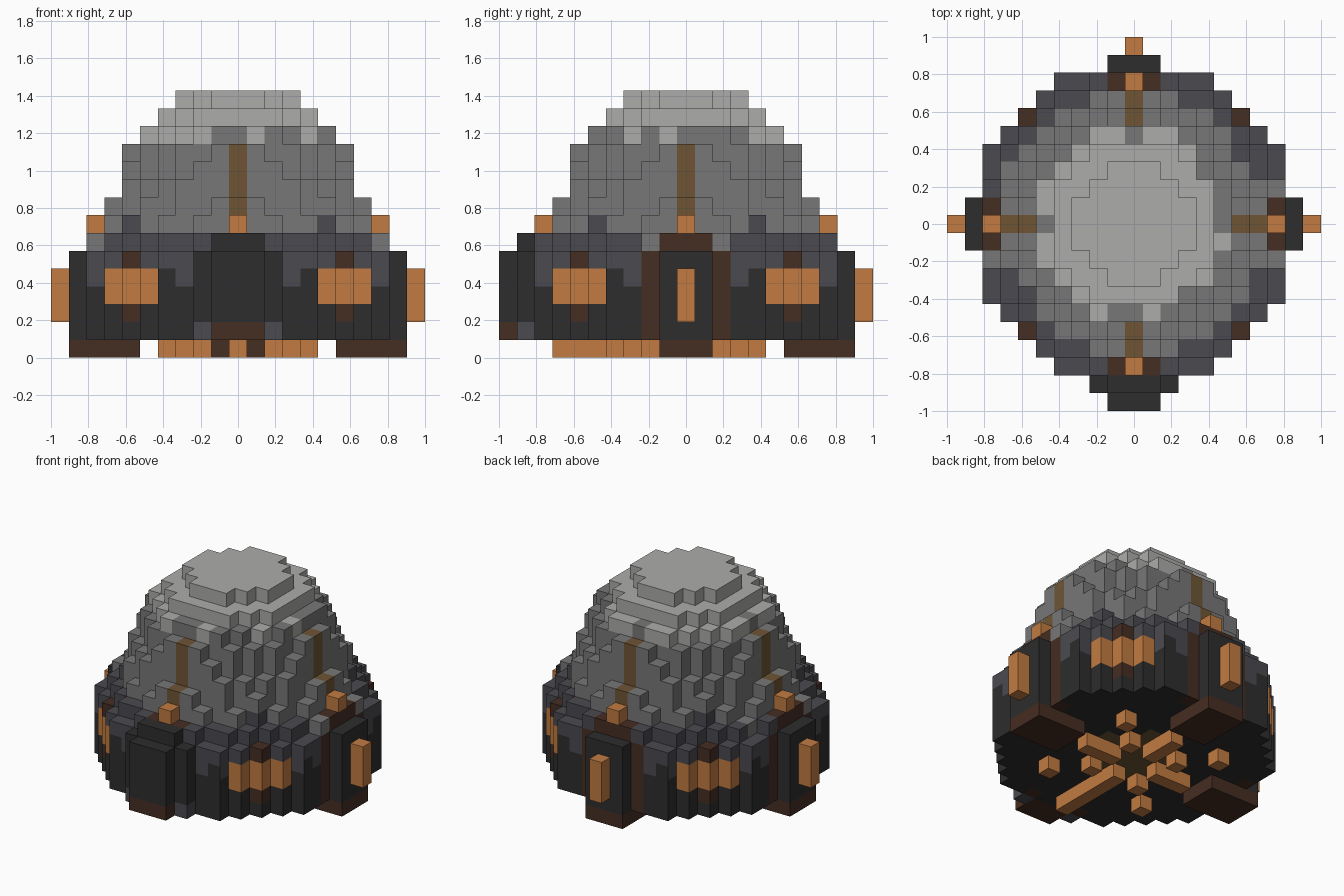
import bpy, bmesh, random
from mathutils import Vector

cube = bpy.data.objects.get("Cube")
if cube:
    bpy.data.objects.remove(cube, do_unlink=True)
random.seed(4)
V = 2 / 21  # edge of one block


def linear(h):
    c = [int(h[n:n + 2], 16) / 255 for n in (0, 2, 4)]
    return [((x + .055) / 1.055) ** 2.4 if x > .04 else x / 12.92 for x in c] + [1]


PALETTE = {"black": "2d2d2d", "slate": "4a4a50", "grey": "777777", "pale_grey": "acacaa",
           "copper": "c27b42", "dark_brown": "452d22", "bronze": "6e5535"}
mats = {}
for name, code in PALETTE.items():
    m = bpy.data.materials.new(name)
    m.use_nodes = True
    m.diffuse_color = linear(code)
    m.node_tree.nodes["Principled BSDF"].inputs["Base Color"].default_value = linear(code)
    mats[name] = m
NAMES = list(PALETTE)

cells = {}  # block position -> (part, colour)


def box(part, colour, xs, ys, zs):
    for x in range(xs[0], xs[1] + 1):
        for y in range(ys[0], ys[1] + 1):
            for z in range(zs[0], zs[1] + 1):
                cells[x, y, z] = (part, colour)


def disc(part, z, r2, pick):
    for x in range(-9, 10):
        for y in range(-9, 10):
            if x * x + y * y <= r2:
                cells[x, y, z] = (part, pick())


def mix(main, other, share):
    return lambda: other if random.random() < share else main


def turned(part, colour, xs, ys, zs, sides):
    """Repeat a box, described on the +x side, by quarter turns about z."""
    for side in sides:
        a, b = xs, ys
        for _ in range(side):
            a, b = (-b[1], -b[0]), a
        box(part, colour, a, b, zs)


# round wall
for z in range(1, 6):
    disc("wall", z, 81, mix("slate" if z == 5 else "black", "", 0))
# collar and stepped dome
disc("collar", 6, 68, mix("slate", "grey", .2))
disc("collar", 7, 56, mix("grey", "slate", .12))
for z, r2 in zip(range(8, 12), (50, 45, 40, 37)):
    disc("dome", z, r2, mix("grey", "", 0))
disc("cap", 12, 30, mix("pale_grey", "grey", .25))
disc("cap", 13, 20, mix("pale_grey", "", 0))
disc("cap", 14, 10, mix("pale_grey", "", 0))

# spots of another shade
for spot in ((-1, -5, 12), (2, -5, 12), (5, -2, 12), (5, 0, 12), (3, -4, 12), (-3, -8, 6), (8, -2, 6)):
    if spot in cells:
        cells[spot] = (cells[spot][0], "grey")
for spot in ((-6, -4, 7), (5, -5, 7)):
    cells[spot] = (cells[spot][0], "slate")

# frames, lamps and ribs on all four sides
ALL, DOORS, FRONT = range(4), range(3), (3,)
for j in (-2, 2):
    turned("door_frame", "dark_brown", (8, 8), (j, j), (1, 5), ALL)
turned("door_frame", "dark_brown", (8, 8), (-1, 1), (6, 6), ALL)
turned("lamp", "copper", (8, 8), (0, 0), (7, 7), ALL)
turned("rib", "bronze", (7, 7), (0, 0), (8, 8), ALL)
turned("rib", "bronze", (6, 6), (0, 0), (9, 11), ALL)

# three doors with handles and feet
turned("door", "black", (9, 9), (-1, 1), (1, 5), DOORS)
turned("door_handle", "copper", (10, 10), (0, 0), (2, 4), DOORS)
turned("foot", "dark_brown", (6, 9), (-1, 1), (0, 0), DOORS)

# larger front gate
turned("gate", "slate", (9, 9), (-2, 2), (1, 1), FRONT)
turned("gate", "slate", (9, 9), (-2, 2), (6, 6), FRONT)
turned("gate", "black", (9, 9), (-2, 2), (2, 5), FRONT)
turned("gate", "black", (9, 9), (-1, 1), (6, 6), FRONT)
for j in (-2, 2):
    x = (9, 9)
    box("gate", "slate", (j, j), (-9, -9), (6, 6))
    del cells[j, -9, 6]
turned("gate", "black", (10, 10), (-1, 1), (2, 5), FRONT)
turned("gate_sill", "dark_brown", (9, 10), (-1, 1), (1, 1), FRONT)

# corner windows
for sx in (-1, 1):
    for sy in (-1, 1):
        for a in (5, 6, 7):
            x, y = sx * a, sy * (12 - a)
            box("window", "copper", (x, x), (y, y), (3, 4))
        for z in (2, 5):
            box("window_trim", "dark_brown", (sx * 6,) * 2, (sy * 6,) * 2, (z, z))
        # studs underneath
        for a in (2, 4):
            box("stud", "copper", (sx * a,) * 2, (sy * a,) * 2, (0, 0))

# underside hub and bars
for x in range(-3, 4):
    for y in range(-3, 4):
        if x * x + y * y <= 10:
            cells[x, y, 1] = ("hub", "bronze")
turned("under_bar", "copper", (2, 4), (0, 0), (0, 0), DOORS)
turned("under_bar", "copper", (2, 7), (0, 0), (0, 0), FRONT)


def face_colour(pos, axis, colour):
    """Lower edge of the slate band steps down in a few places."""
    if pos[2] == 4 and colour == "black" and cells[pos][0] == "wall" and axis < 2:
        if abs(pos[1 - axis]) in (3, 8):
            return "slate"
    return colour


# build one mesh per part from the outer block faces
for part in dict.fromkeys(p for p, _ in cells.values()):
    bm = bmesh.new()
    for pos, (owner, colour) in cells.items():
        if owner != part:
            continue
        centre = Vector((pos[0], pos[1], pos[2] + .5)) * V
        for axis in range(3):
            for s in (-1, 1):
                near = list(pos)
                near[axis] += s
                if tuple(near) in cells:
                    continue
                n, u, w = (Vector([float(k == (axis + d) % 3) for k in range(3)]) for d in range(3))
                corners = [centre + (n * s + u * a + w * s * b) * V / 2
                           for a, b in ((-1, -1), (1, -1), (1, 1), (-1, 1))]
                f = bm.faces.new([bm.verts.new(c) for c in corners])
                f.material_index = NAMES.index(face_colour(pos, axis, colour))
    bmesh.ops.remove_doubles(bm, verts=bm.verts, dist=V / 100)
    mesh = bpy.data.meshes.new(part)
    for name in NAMES:
        mesh.materials.append(mats[name])
    bm.to_mesh(mesh)
    bm.free()
    bpy.context.scene.collection.objects.link(bpy.data.objects.new(part, mesh))
